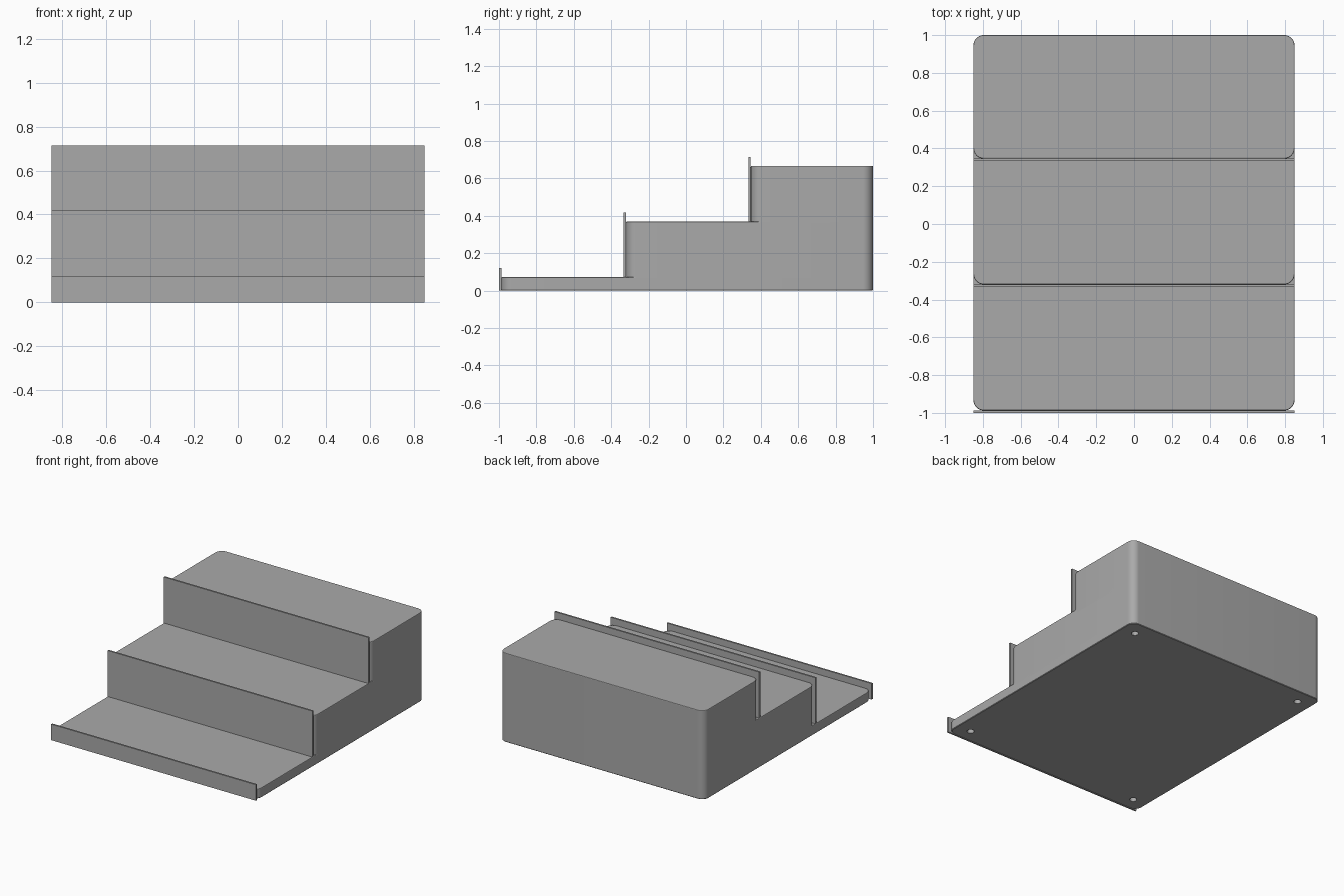
import bpy, bmesh, math

if "Cube" in bpy.data.objects:
    bpy.data.objects.remove(bpy.data.objects["Cube"])

W = 0.85        # half width
R = 0.055       # corner radius
LIP = 0.013     # riser thickness

grey = bpy.data.materials.new("grey plastic")
grey.diffuse_color = (0.40, 0.40, 0.40, 1)
grey.use_nodes = True
grey.node_tree.nodes["Principled BSDF"].inputs["Base Color"].default_value = grey.diffuse_color


def finish(name, bm):
    bmesh.ops.recalc_face_normals(bm, faces=bm.faces[:])
    me = bpy.data.meshes.new(name)
    bm.to_mesh(me)
    bm.free()
    me.materials.append(grey)
    ob = bpy.data.objects.new(name, me)
    bpy.context.collection.objects.link(ob)
    return ob


def outline(y0, y1, inset, n=10):
    """Rounded rectangle, shrunk by inset."""
    r = R - inset
    pts = []
    for k, (cx, cy) in enumerate([(W - R, y1 - R), (R - W, y1 - R),
                                  (R - W, y0 + R), (W - R, y0 + R)]):
        for i in range(n + 1):
            a = math.pi / 2 * (k + i / n)
            pts.append((cx + r * math.cos(a), cy + r * math.sin(a)))
    return pts


def step(name, y0, y1, z0, z1, bottom_edge=0.0, e=0.005):
    """Rounded block with a small chamfer around its rim."""
    levels = [(0, z0)] if not bottom_edge else [(bottom_edge, z0), (0, z0 + bottom_edge)]
    levels += [(0, z1 - e), (e * 0.3, z1 - e * 0.3), (e, z1)]
    bm = bmesh.new()
    rings = [[bm.verts.new((x, y, z)) for x, y in outline(y0, y1, d)] for d, z in levels]
    for a, b in zip(rings, rings[1:]):
        for i in range(len(a)):
            j = (i + 1) % len(a)
            bm.faces.new((a[i], a[j], b[j], b[i]))
    bm.faces.new(rings[0])
    bm.faces.new(rings[-1])
    return finish(name, bm)


def riser(name, y0, z0, z1):
    """Thin upright plate with a lip above the tread."""
    bm = bmesh.new()
    bmesh.ops.create_cube(bm, size=1)
    for v in bm.verts:
        v.co = (v.co.x * 2 * W, y0 + (v.co.y + 0.5) * LIP, z0 + (v.co.z + 0.5) * (z1 - z0))
    return finish(name, bm)


# Blocks of the three steps
base = step("lower_step", -1 + LIP, 1, 0.0, 0.073, bottom_edge=0.004)
middle = step("middle_step", -0.32, 1, 0.055, 0.37)
upper = step("upper_step", 0.346, 1, 0.34, 0.667)

# Front plates
riser("lower_riser", -1, 0.0, 0.12)
riser("middle_riser", -0.32 - LIP, 0.073, 0.418)
riser("upper_riser", 0.346 - LIP, 0.37, 0.715)

# Four round sockets in the underside
bm = bmesh.new()
for sx in (-1, 1):
    for sy in (-1, 1):
        ret = bmesh.ops.create_cone(bm, cap_ends=True, segments=32,
                                    radius1=0.025, radius2=0.025, depth=0.08)
        bmesh.ops.translate(bm, verts=ret["verts"], vec=(sx * (W - 0.115), sy * 0.885, 0))
cutter = finish("socket_cutter", bm)
cutter.hide_render = True
cutter.hide_set(True)
mod = base.modifiers.new("sockets", "BOOLEAN")
mod.operation = "DIFFERENCE"
mod.object = cutter
mod.solver = "EXACT"

# Smooth the rounded corners, keep edges sharp
bpy.ops.object.select_all(action="DESELECT")
for ob in (base, middle, upper):
    ob.select_set(True)
    bpy.context.view_layer.objects.active = ob
bpy.ops.object.shade_smooth_by_angle(angle=math.radians(20))
